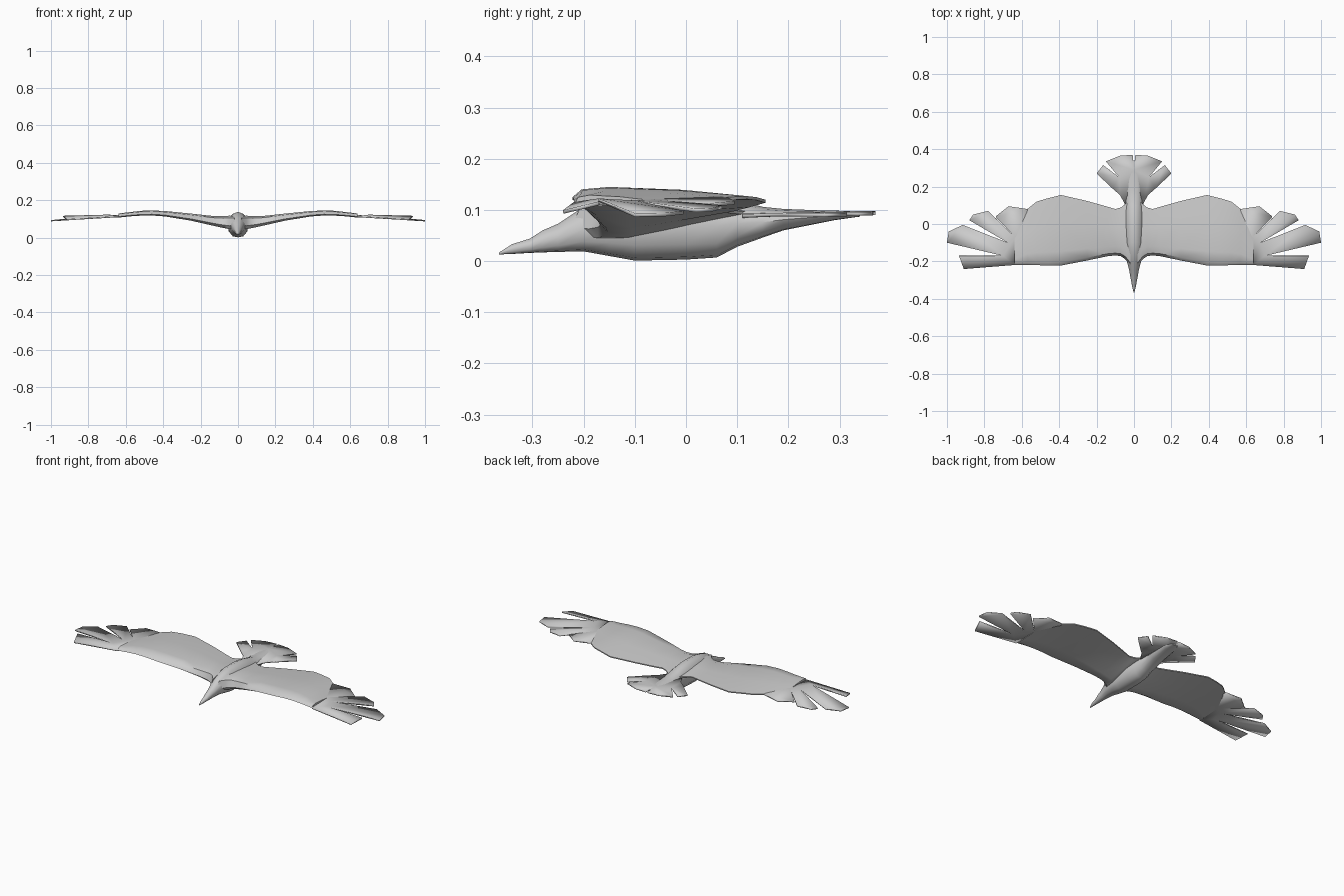
import bpy, bmesh, math


def make_object(name, verts, faces, angle=40):
    mesh = bpy.data.meshes.new(name)
    mesh.from_pydata(verts, [], faces)
    bm = bmesh.new()
    bm.from_mesh(mesh)
    bmesh.ops.recalc_face_normals(bm, faces=bm.faces)
    bm.to_mesh(mesh)
    bm.free()
    ob = bpy.data.objects.new(name, mesh)
    bpy.context.collection.objects.link(ob)
    bpy.ops.object.select_all(action='DESELECT')
    ob.select_set(True)
    bpy.context.view_layer.objects.active = ob
    bpy.ops.object.shade_smooth_by_angle(angle=math.radians(angle))
    return ob


def loft(name, rings, angle=40):
    n = len(rings[0])
    verts = [p for r in rings for p in r]
    faces = [(i * n + k, i * n + (k + 1) % n, (i + 1) * n + (k + 1) % n, (i + 1) * n + k)
             for i in range(len(rings) - 1) for k in range(n)]
    faces += [tuple(range(n)), tuple(range(len(verts) - n, len(verts)))]
    return make_object(name, verts, faces, angle)


def mirror(ob):
    m = ob.modifiers.new("mirror", 'MIRROR')
    m.use_clip = True


def thicken(ob, t):
    s = ob.modifiers.new("thickness", 'SOLIDIFY')
    s.thickness = t
    s.offset = 0


# Body: rings of (y, half width, bottom z, top z)
body = [(-.365, .002, .013, .017), (-.34, .009, .014, .033), (-.305, .015, .016, .044),
        (-.28, .02, .017, .060), (-.25, .025, .018, .073), (-.2, .038, .019, .106),
        (-.15, .05, .010, .126), (-.1, .056, .001, .138), (0, .058, .003, .138),
        (.06, .055, .007, .130), (.1, .050, .028, .119), (.15, .048, .046, .106),
        (.19, .046, .060, .102), (.29, .04, .080, .098), (.34, .02, .087, .096)]
# Cross-section: keel below, crest above (width fraction, height fraction)
half = [(.5, .04), (.85, .22), (1, .5), (.85, .75), (.45, .92)]
section = [(0, 0)] + half + [(0, 1)] + [(-a, b) for a, b in reversed(half)]
loft("body", [[(a * w, y, zb + b * (zt - zb)) for a, b in section]
              for y, w, zb, zt in body], 50)

# Wings: stations of (x, leading y, trailing y, bottom z, top z, trailing z)
stations = [(.02, -.225, .13, .050, .115, .095), (.045, -.190, .108, .045, .117, .095),
            (.07, -.172, .088, .050, .115, .096), (.10, -.168, .080, .056, .114, .098),
            (.14, -.172, .092, .065, .116, .100), (.25, -.195, .123, .090, .128, .108),
            (.39, -.222, .155, .113, .142, .117), (.46, -.222, .138, .118, .145, .122),
            (.52, -.220, .120, .117, .143, .124), (.57, -.219, .080, .114, .137, .122),
            (.64, -.218, -.07, .107, .129, .116)]
rings = []
for x, y0, y1, zb, zt, ze in stations:
    c = y1 - y0
    low = zb + .4 * (ze - zb)
    rings.append([(x, y0, zb + .25 * (zt - zb)),
                  (x, y0 + .05 * c, zb + .82 * (zt - zb)),
                  (x, y0 + .2 * c, zt),
                  (x, y0 + .6 * c, zt - .25 * (zt - ze)),
                  (x, y1, ze + .003), (x, y1, ze - .003),
                  (x, y0 + .6 * c, low),
                  (x, y0 + .25 * c, zb),
                  (x, y0 + .06 * c, zb)])
mirror(loft("wing", rings, 45))

# Spread flight feathers at the wing ends
pts = [(.57, .08, .122), (.67, .095, .114), (.74, .04, .109), (.635, -.07, .117),
       (.78, .07, .106), (.86, .05, .100), (.88, .02, .099), (.675, -.10, .115),
       (.915, -.005, .095), (.99, -.04, .091), (1, -.10, .090), (.70, -.17, .119),
       (.935, -.17, .113), (.91, -.24, .096), (.64, -.219, .112), (.57, -.10, .125)]
faces = [(0, 1, 2, 3), (3, 4, 5, 6, 7), (7, 8, 9, 10, 11), (11, 12, 13, 14),
         (15, 0, 3), (15, 3, 7, 11, 14)]
feathers = make_object("wing_feathers", pts, faces, 25)
thicken(feathers, .007)
mirror(feathers)

# Tail fan
pts = [(0, .11, .098), (.05, .11, .088), (.075, .155, .090), (.115, .19, .091),
       (.20, .27, .090), (.165, .315, .091), (.08, .25, .092), (.15, .335, .092),
       (.075, .365, .093), (.007, .37, .094), (0, .29, .095)]
faces = [(0, 1, 2, 6, 10), (2, 3, 4, 5, 6), (6, 7, 8, 9, 10)]
tail = make_object("tail_fan", pts, faces, 30)
mirror(tail)
thicken(tail, .007)
